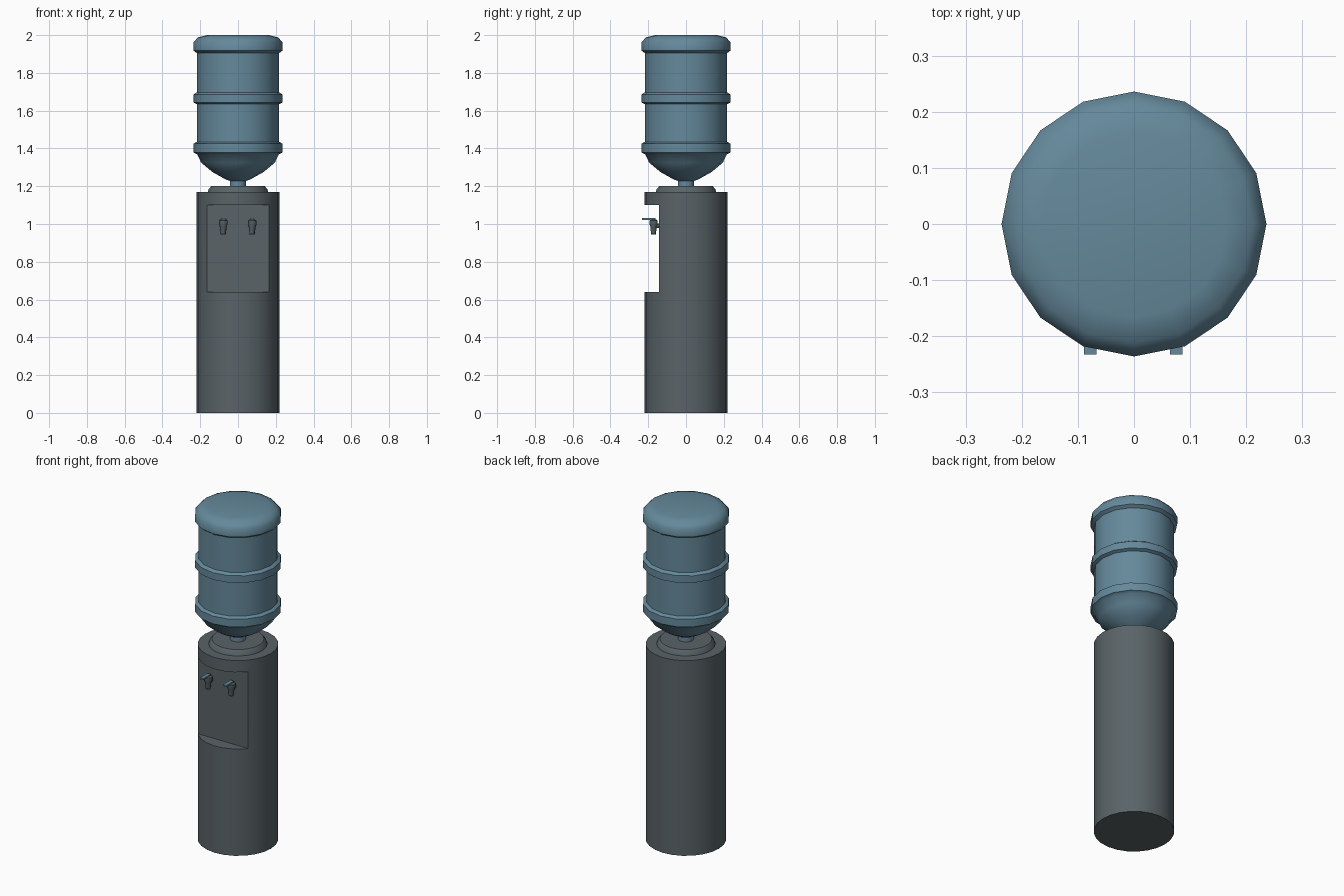
import bpy, bmesh, math
from mathutils import Matrix

if "Cube" in bpy.data.objects:
    bpy.data.objects.remove(bpy.data.objects["Cube"])


def material(name, rgb):
    m = bpy.data.materials.new(name)
    m.diffuse_color = (*rgb, 1)
    m.use_nodes = True
    m.node_tree.nodes["Principled BSDF"].inputs["Base Color"].default_value = m.diffuse_color
    return m


GREY = material("dark grey plastic", (0.10, 0.125, 0.135))
BLUE = material("water blue", (0.13, 0.25, 0.33))


def finish(obj, mat, angle=35):
    obj.data.materials.clear()
    obj.data.materials.append(mat)
    bpy.ops.object.select_all(action='DESELECT')
    obj.select_set(True)
    bpy.context.view_layer.objects.active = obj
    bpy.ops.object.shade_smooth_by_angle(angle=math.radians(angle))
    return obj


def add_mesh(name, bm):
    bmesh.ops.recalc_face_normals(bm, faces=bm.faces)
    me = bpy.data.meshes.new(name)
    bm.to_mesh(me)
    bm.free()
    obj = bpy.data.objects.new(name, me)
    bpy.context.collection.objects.link(obj)
    return obj


def lathe(name, profile, sides, turn=0.0):
    """Closed solid of revolution from (radius, z) points, bottom to top."""
    bm = bmesh.new()
    rings = []
    for r, z in profile:
        rings.append([bm.verts.new((r * math.cos(a), r * math.sin(a), z))
                      for a in (turn + 2 * math.pi * i / sides for i in range(sides))])
    for lo, hi in zip(rings, rings[1:]):
        for i in range(sides):
            j = (i + 1) % sides
            bm.faces.new((lo[i], lo[j], hi[j], hi[i]))
    bm.faces.new(rings[0][::-1])
    bm.faces.new(rings[-1])
    return add_mesh(name, bm)


def box(name, lo, hi):
    bm = bmesh.new()
    size = [b - a for a, b in zip(lo, hi)]
    mid = [(a + b) / 2 for a, b in zip(lo, hi)]
    bmesh.ops.create_cube(bm, size=1, matrix=Matrix.Translation(mid) @ Matrix.Diagonal((*size, 1)))
    return add_mesh(name, bm)


# Cabinet with the flat dispensing recess cut across its front
cabinet = lathe("cabinet", [(0.219, 0), (0.219, 1.17)], 24)
cutter = box("recess_cutter", (-0.4, -0.4, 0.64), (0.4, -0.142, 1.10))
cutter.hide_render = True
mod = cabinet.modifiers.new("recess", 'BOOLEAN')
mod.operation = 'DIFFERENCE'
mod.solver = 'EXACT'
mod.object = cutter
bpy.context.view_layer.objects.active = cabinet
bpy.ops.object.modifier_apply(modifier=mod.name)
bpy.data.objects.remove(cutter)
finish(cabinet, GREY)

# Collar that holds the bottle
finish(lathe("bottle_collar", [(0.162, 1.165), (0.155, 1.185), (0.142, 1.20)], 20), GREY)

# Upturned water bottle: neck, shoulder and three raised bands
bottle_profile = [
    (0.043, 1.19), (0.043, 1.228), (0.065, 1.236), (0.135, 1.275), (0.195, 1.325), (0.217, 1.37),
    (0.236, 1.378), (0.236, 1.425), (0.218, 1.435),
    (0.218, 1.635), (0.236, 1.643), (0.236, 1.685), (0.218, 1.697),
    (0.218, 1.905), (0.236, 1.918), (0.236, 1.962), (0.212, 1.988), (0.165, 2.0)]
finish(lathe("water_bottle", bottle_profile, 16), BLUE, 50)

# Two taps: spout, pipe to the recess wall, and push lever
for side, x in (("left", -0.078), ("right", 0.075)):
    spout = lathe(side + "_tap_spout", [(0.013, 0.945), (0.018, 0.985), (0.023, 1.0),
                                        (0.023, 1.018), (0.014, 1.024)], 10)
    spout.data.transform(Matrix.Translation((x, -0.172, 0)))
    finish(spout, GREY)
    pipe = lathe(side + "_tap_pipe", [(0.013, 0), (0.013, 0.04)], 10)
    pipe.data.transform(Matrix.Translation((x, -0.138, 0.99)) @ Matrix.Rotation(math.pi / 2, 4, 'X'))
    finish(pipe, GREY)
    finish(box(side + "_tap_lever", (x - 0.011, -0.233, 1.022), (x + 0.011, -0.162, 1.031)), BLUE)
